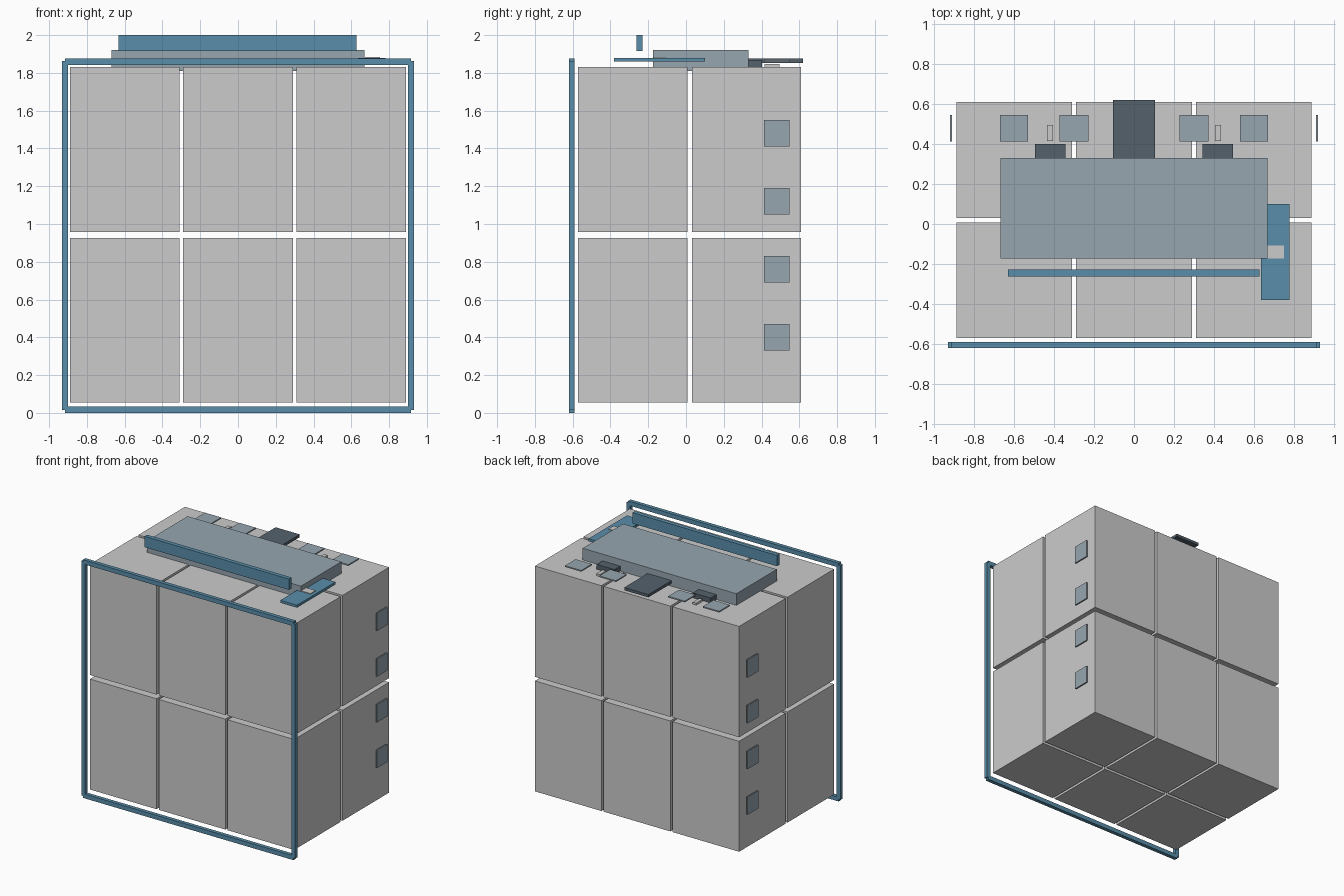
import bpy

if "Cube" in bpy.data.objects:
    bpy.data.objects.remove(bpy.data.objects["Cube"])


def material(name, rgb):
    m = bpy.data.materials.new(name)
    m.diffuse_color = (*rgb, 1)
    m.use_nodes = True
    m.node_tree.nodes["Principled BSDF"].inputs["Base Color"].default_value = m.diffuse_color
    return m


BLUE = material("blue", (0.10, 0.27, 0.40))
PALE = material("pale_slate", (0.31, 0.38, 0.43))
DARK = material("dark_slate", (0.09, 0.12, 0.15))


def box(name, x, y, z, mat=None):
    """Box from (min, max) ranges on each axis."""
    bpy.ops.mesh.primitive_cube_add(
        size=1, location=[(a + b) / 2 for a, b in (x, y, z)])
    ob = bpy.context.object
    ob.name = name
    ob.scale = [b - a for a, b in (x, y, z)]
    bpy.ops.object.transform_apply(location=False, rotation=False, scale=True)
    if mat:
        ob.data.materials.append(mat)
    return ob


def pair(name, x, y, z, mat=None):
    """Box and its mirror image across x = 0."""
    box(name + "_right", x, y, z, mat)
    box(name + "_left", (-x[1], -x[0]), y, z, mat)


# Stacked blocks: 3 wide, 2 deep, 2 high
for cx in (-0.6, 0, 0.6):
    for y in ((-0.572, 0.007), (0.031, 0.61)):
        for z in ((0.055, 0.925), (0.957, 1.83)):
            box("storage_block", (cx - 0.29, cx + 0.29), y, z)

# Front frame
FY = (-0.62, -0.59)
pair("frame_post", (0.9, 0.932), FY, (0.016, 1.862))
for z in ((0, 0.034), (1.843, 1.877)):
    box("frame_rail", (-0.917, 0.917), FY, z, BLUE)
for side in ("left", "right"):
    bpy.data.objects["frame_post_" + side].data.materials.append(BLUE)

# Top slab, floating bar and side tray
box("top_slab", (-0.67, 0.67), (-0.174, 0.33), (1.81, 1.922), PALE)
box("upper_bar", (-0.632, 0.628), (-0.262, -0.229), (1.915, 2.0), BLUE)
box("side_tray", (0.635, 0.78), (-0.38, 0.1), (1.86, 1.88), BLUE)
box("tray_tab", (0.66, 0.752), (-0.172, -0.108), (1.872, 1.885))

# Rear fittings on top
box("rear_plate", (-0.106, 0.104), (0.325, 0.62), (1.853, 1.875), DARK)
pair("rear_foot", (0.342, 0.497), (0.325, 0.402), (1.826, 1.869), DARK)
pair("small_stop", (0.405, 0.435), (0.415, 0.495), (1.832, 1.848))
for x in ((0.228, 0.372), (0.53, 0.672)):
    pair("top_pad", x, (0.414, 0.547), (1.857, 1.867), PALE)

# Side pads
for cz in (0.4, 0.76, 1.12, 1.48):
    pair("side_pad", (0.911, 0.921), (0.414, 0.547), (cz - 0.07, cz + 0.07), PALE)
